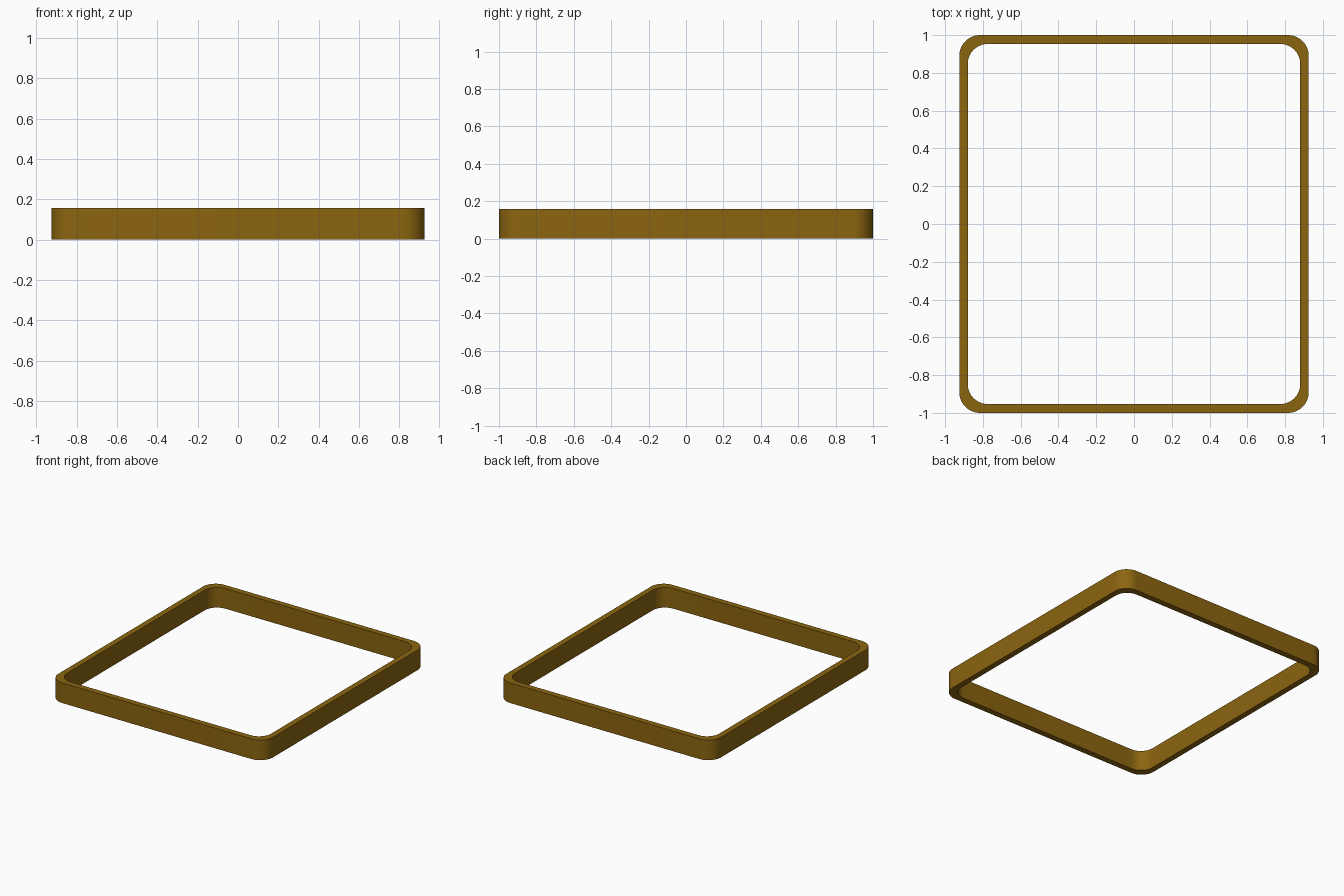
import bpy, bmesh
from math import sin, cos, pi

if "Cube" in bpy.data.objects:
    bpy.data.objects.remove(bpy.data.objects["Cube"])

HEIGHT = 0.157
SEGMENTS = 12  # steps per rounded corner


def rounded_rect(hx, hy, r):
    """Counter-clockwise outline of a rounded rectangle."""
    pts = []
    for i, (sx, sy) in enumerate([(1, 1), (-1, 1), (-1, -1), (1, -1)]):
        for k in range(SEGMENTS + 1):
            a = (i + k / SEGMENTS) * pi / 2
            pts.append((sx * (hx - r) + r * cos(a), sy * (hy - r) + r * sin(a)))
    return pts


# Frame: outer and inner outlines joined into a closed band
bm = bmesh.new()
outer = rounded_rect(0.925, 1.0, 0.11)
inner = rounded_rect(0.88, 0.953, 0.105)
rings = [[bm.verts.new((x, y, z)) for x, y in outline]
         for outline, z in [(outer, 0), (outer, HEIGHT), (inner, HEIGHT), (inner, 0)]]
n = len(outer)
for a, b in zip(rings, rings[1:] + rings[:1]):
    for i in range(n):
        j = (i + 1) % n
        bm.faces.new((a[i], a[j], b[j], b[i]))
mesh = bpy.data.meshes.new("rounded_frame")
bm.to_mesh(mesh)
bm.free()
frame = bpy.data.objects.new("rounded_frame", mesh)
bpy.context.collection.objects.link(frame)

# Dark gold material
mat = bpy.data.materials.new("dark_gold")
mat.diffuse_color = (0.26, 0.13, 0.005, 1)
mat.use_nodes = True
mat.node_tree.nodes["Principled BSDF"].inputs["Base Color"].default_value = mat.diffuse_color
mesh.materials.append(mat)

# Smooth corners, sharp rims
bpy.context.view_layer.objects.active = frame
frame.select_set(True)
bpy.ops.object.shade_smooth_by_angle(angle=pi / 6)
